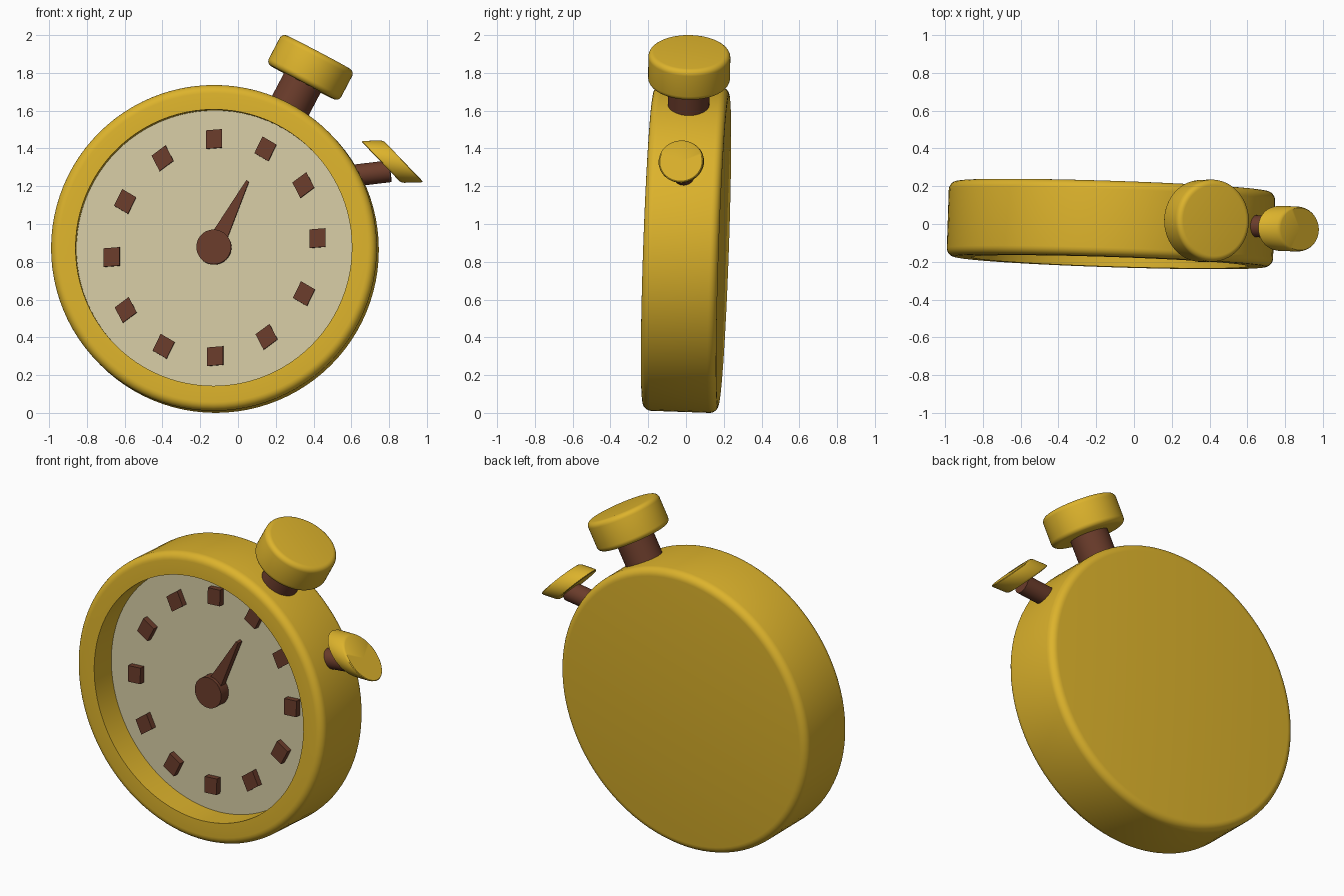
import bpy, bmesh
from math import sin, cos, pi, radians
from mathutils import Matrix, Vector

if "Cube" in bpy.data.objects:
    bpy.data.objects.remove(bpy.data.objects["Cube"])


def material(name, rgb):
    m = bpy.data.materials.new(name)
    m.diffuse_color = (*rgb, 1)
    m.use_nodes = True
    m.node_tree.nodes["Principled BSDF"].inputs["Base Color"].default_value = m.diffuse_color
    return m


GOLD = material("gold", (0.72, 0.45, 0.025))
BROWN = material("brown", (0.145, 0.045, 0.024))
CREAM = material("cream", (0.67, 0.60, 0.37))

# Face frame: x right, y up, z towards the viewer; the watch leans slightly
FACE = (Matrix.Translation((-0.122, 0, 0.868)) @ Matrix.Rotation(-0.033, 4, 'Z')
        @ Matrix.Rotation(-0.035, 4, 'X') @ Matrix.Rotation(pi / 2, 4, 'X'))


def finish(name, bm, matrix, mat):
    bm.transform(FACE @ matrix)
    bmesh.ops.recalc_face_normals(bm, faces=bm.faces)
    me = bpy.data.meshes.new(name)
    bm.to_mesh(me)
    bm.free()
    me.materials.append(mat)
    ob = bpy.data.objects.new(name, me)
    bpy.context.collection.objects.link(ob)
    bpy.context.view_layer.objects.active = ob
    ob.select_set(True)
    bpy.ops.object.shade_smooth_by_angle(angle=radians(30))
    ob.select_set(False)
    return ob


def lathe(name, profile, matrix, mat, sides=64):
    bm = bmesh.new()
    vs = [bm.verts.new((r, 0, h)) for r, h in profile]
    es = [bm.edges.new(p) for p in zip(vs, vs[1:])]
    bmesh.ops.spin(bm, geom=vs + es, cent=(0, 0, 0), axis=(0, 0, 1),
                   angle=2 * pi, steps=sides)
    bmesh.ops.remove_doubles(bm, verts=bm.verts, dist=1e-5)
    return finish(name, bm, matrix, mat)


def arc(r, h, b, start, n=6):
    # quarter round of radius b centred on (r, h)
    return [(r + b * cos(start + i * pi / 2 / n), h + b * sin(start + i * pi / 2 / n))
            for i in range(n + 1)]


def drum(r, h0, h1, b=0.0):
    # closed cylinder profile with rounded rims
    if not b:
        return [(0, h0), (r, h0), (r, h1), (0, h1)]
    return [(0, h0)] + arc(r - b, h0 + b, b, -pi / 2) + arc(r - b, h1 - b, b, 0) + [(0, h1)]


def prism(name, outline, z0, z1, matrix, mat):
    bm = bmesh.new()
    f = bm.faces.new([bm.verts.new((x, y, z0)) for x, y in outline])
    ext = bmesh.ops.extrude_face_region(bm, geom=[f], use_keep_orig=True)
    top = [g for g in ext["geom"] if isinstance(g, bmesh.types.BMVert)]
    bmesh.ops.translate(bm, verts=top, vec=(0, 0, z1 - z0))
    return finish(name, bm, matrix, mat)


I = Matrix.Identity(4)
R, H, B, HOLE, DIAL = 0.863, 0.2, 0.045, 0.732, 0.04

# Case: rounded drum with a deep recess in front
case = ([(0, -H)] + arc(R - B, -H + B, B, -pi / 2) + arc(R - B, H - B, B, 0)
        + [(HOLE, H), (HOLE, DIAL - 0.02), (0, DIAL - 0.02)])
lathe("case", case, I, GOLD, 96)
lathe("dial", drum(HOLE, DIAL - 0.015, DIAL), I, CREAM, 96)

# Hour markers on a slightly squashed, sheared ring
skew = Matrix(((0.87, 0, 0, 0), (0.07, 1, 0, 0), (0, 0, 1, 0), (0, 0, 0, 1)))
s = 0.049
for i in range(12):
    a = i * pi / 6
    x, y = sin(a), cos(a)
    place = Matrix.Translation((0.545 * x - 0.004 * y, 0.575 * y + 0.05 * x + 0.005, 0))
    prism(f"marker_{i + 1}", [(-s, -s), (s, -s), (s, s), (-s, s)], DIAL - 0.01, DIAL + 0.035,
          place @ skew @ Matrix.Rotation(-a, 4, 'Z'), BROWN)

# Hand and hub
lathe("hub", drum(0.092, DIAL - 0.01, DIAL + 0.07), Matrix.Translation((-0.003, 0.007, 0)), BROWN, 48)
prism("hand", [(-0.05, 0), (0.05, 0), (0.008, 0.393), (-0.008, 0.393)], DIAL + 0.01, DIAL + 0.05,
      Matrix.Translation((-0.003, 0.007, 0)) @ Matrix.Rotation(radians(-27), 4, 'Z'), BROWN)

# Crown on its stem
crown = Matrix.Rotation(radians(-27.7), 4, 'Z') @ Matrix.Rotation(-pi / 2, 4, 'X')
lathe("crown_stem", drum(0.11, 0.8, 1.03), crown, BROWN)
lathe("crown_cap", drum(0.217, 0.995, 1.177, 0.03), crown, GOLD)

# Side pusher with a slanted cap
d = Vector((0.99, 0.12, 0)).normalized()
stem = Matrix.Translation((0.69, 0.383, 0)) @ d.to_track_quat('Z', 'Y').to_matrix().to_4x4()
lathe("pusher_stem", drum(0.058, 0, 0.24), stem, BROWN)
slant = Matrix(((-0.107, 0, 1, 0.939), (0.111, 0, 0.02, 0.462), (0, 0.119, 0, 0.01), (0, 0, 0, 1)))
unit = [(r, h) for r, h in
        [(0, -0.06), (0.94, -0.06), (0.98, -0.055), (1, -0.045), (1, 0.045),
         (0.98, 0.055), (0.94, 0.06), (0, 0.06)]]
lathe("pusher_cap", unit, slant, GOLD)
